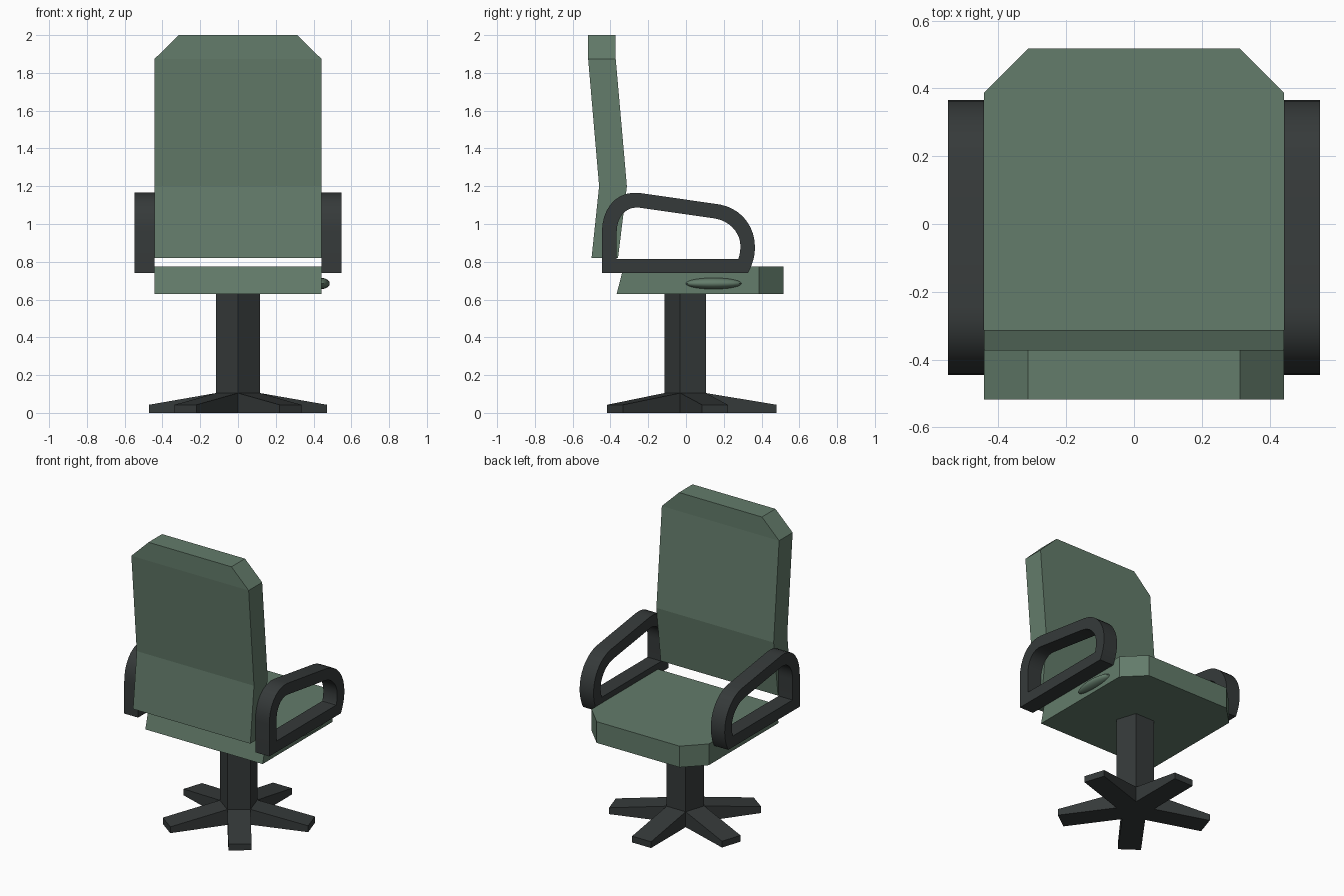
import bpy, bmesh, math
from mathutils import Vector, Matrix
from mathutils.geometry import interpolate_bezier

if "Cube" in bpy.data.objects:
    bpy.data.objects.remove(bpy.data.objects["Cube"])


def material(name, rgb):
    m = bpy.data.materials.new(name)
    m.diffuse_color = (*rgb, 1)
    m.use_nodes = True
    m.node_tree.nodes["Principled BSDF"].inputs["Base Color"].default_value = m.diffuse_color
    return m


GREEN = material("green_fabric", (0.125, 0.2, 0.145))
DARK = material("dark_plastic", (0.036, 0.042, 0.042))


def finish(bm, name, mat):
    bmesh.ops.recalc_face_normals(bm, faces=bm.faces)
    me = bpy.data.meshes.new(name)
    bm.to_mesh(me)
    bm.free()
    me.materials.append(mat)
    ob = bpy.data.objects.new(name, me)
    bpy.context.collection.objects.link(ob)
    return ob


def smooth(ob, degrees):
    bpy.ops.object.select_all(action='DESELECT')
    ob.select_set(True)
    bpy.context.view_layer.objects.active = ob
    bpy.ops.object.shade_smooth_by_angle(angle=math.radians(degrees))


def loft(bm, sections, cap_start=True, cap_end=True, closed=False):
    """Bridge equal-length rings of points with quads."""
    rings = [[bm.verts.new(p) for p in s] for s in sections]
    pairs = list(zip(rings, rings[1:]))
    if closed:
        pairs.append((rings[-1], rings[0]))
    for a, b in pairs:
        n = len(a)
        for i in range(n):
            j = (i + 1) % n
            bm.faces.new((a[i], a[j], b[j], b[i]))
    if cap_start:
        bm.faces.new(rings[0])
    if cap_end:
        bm.faces.new(rings[-1])


# Seat: sections along y (y at bottom, y at top, half width)
bm = bmesh.new()
loft(bm, [[(-w, yb, 0.63), (w, yb, 0.63), (w, yt, 0.775), (-w, yt, 0.775)]
          for yb, yt, w in ((-0.367, -0.33, 0.443), (0.387, 0.387, 0.443),
                            (0.517, 0.517, 0.313))])
finish(bm, "seat", GREEN)

# Backrest: sections along z (z, rear y, front y, half width)
bm = bmesh.new()
loft(bm, [[(-w, y0, z), (w, y0, z), (w, y1, z), (-w, y1, z)]
          for z, y0, y1, w in ((0.82, -0.5, -0.36, 0.443), (1.2, -0.46, -0.313, 0.443),
                               (1.873, -0.518, -0.372, 0.443), (2.0, -0.518, -0.372, 0.313))])
finish(bm, "backrest", GREEN)


# Armrests: closed loop outline with inner and outer edges, extruded in x
def outline(corner_a, rear, front, end, corner_b):
    pts = [Vector((*corner_a, 0))]
    for seg in (rear, front, end):
        new = interpolate_bezier(*[Vector((*p, 0)) for p in seg], 10)
        pts += new if (new[0] - pts[-1]).length > 1e-4 else new[1:]
    return pts + [Vector((*corner_b, 0))]


outer = outline((-0.445, 0.74),
                ((-0.445, 0.958), (-0.445, 1.09), (-0.36, 1.18), (-0.243, 1.164)),
                ((0.18, 1.103), (0.29, 1.083), (0.365, 0.99), (0.365, 0.878)),
                ((0.365, 0.878), (0.365, 0.83), (0.352, 0.785), (0.33, 0.745)),
                (0.327, 0.74))
inner = outline((-0.367, 0.815),
                ((-0.367, 0.958), (-0.367, 1.04), (-0.315, 1.097), (-0.243, 1.086)),
                ((0.155, 1.029), (0.235, 1.015), (0.288, 0.95), (0.288, 0.885)),
                ((0.288, 0.885), (0.288, 0.86), (0.285, 0.84), (0.278, 0.818)),
                (0.276, 0.815))
for side, s in (("left", -1), ("right", 1)):
    bm = bmesh.new()
    loft(bm, [[(s * 0.443, o.x, o.y), (s * 0.548, o.x, o.y),
               (s * 0.548, i.x, i.y), (s * 0.443, i.x, i.y)]
              for o, i in zip(outer, inner)], False, False, closed=True)
    smooth(finish(bm, side + "_armrest", DARK), 25)

# Height lever: flattened ellipsoid on the right side of the seat
bm = bmesh.new()
bmesh.ops.create_uvsphere(bm, u_segments=24, v_segments=12, radius=1,
                          matrix=Matrix.Translation((0.437, 0.146, 0.685))
                          @ Matrix.Diagonal((0.049, 0.15, 0.03, 1)))
smooth(finish(bm, "height_lever", GREEN), 40)

# Pedestal: five-sided column with a leg growing from each face
R, CY = 0.122, 0.007
apothem, half = R * math.cos(math.pi / 5), R * math.sin(math.pi / 5)
bm = bmesh.new()
angles = [math.radians(-90 + 72 * k) for k in range(5)]
loft(bm, [[(R * math.cos(a), CY + R * math.sin(a), z) for a in angles]
          for z in (0, 0.64)])
finish(bm, "column", DARK)

for k in range(5):
    bm = bmesh.new()
    loft(bm, [[(r, -half, 0), (r, half, 0), (r, half, h), (r, -half, h)]
              for r, h in ((apothem, 0.105), (0.472, 0.043))], cap_start=False)
    bm.transform(Matrix.Translation((0, CY, 0))
                 @ Matrix.Rotation(math.radians(90 + 72 * k), 4, 'Z'))
    finish(bm, f"base_leg_{k + 1}", DARK)
